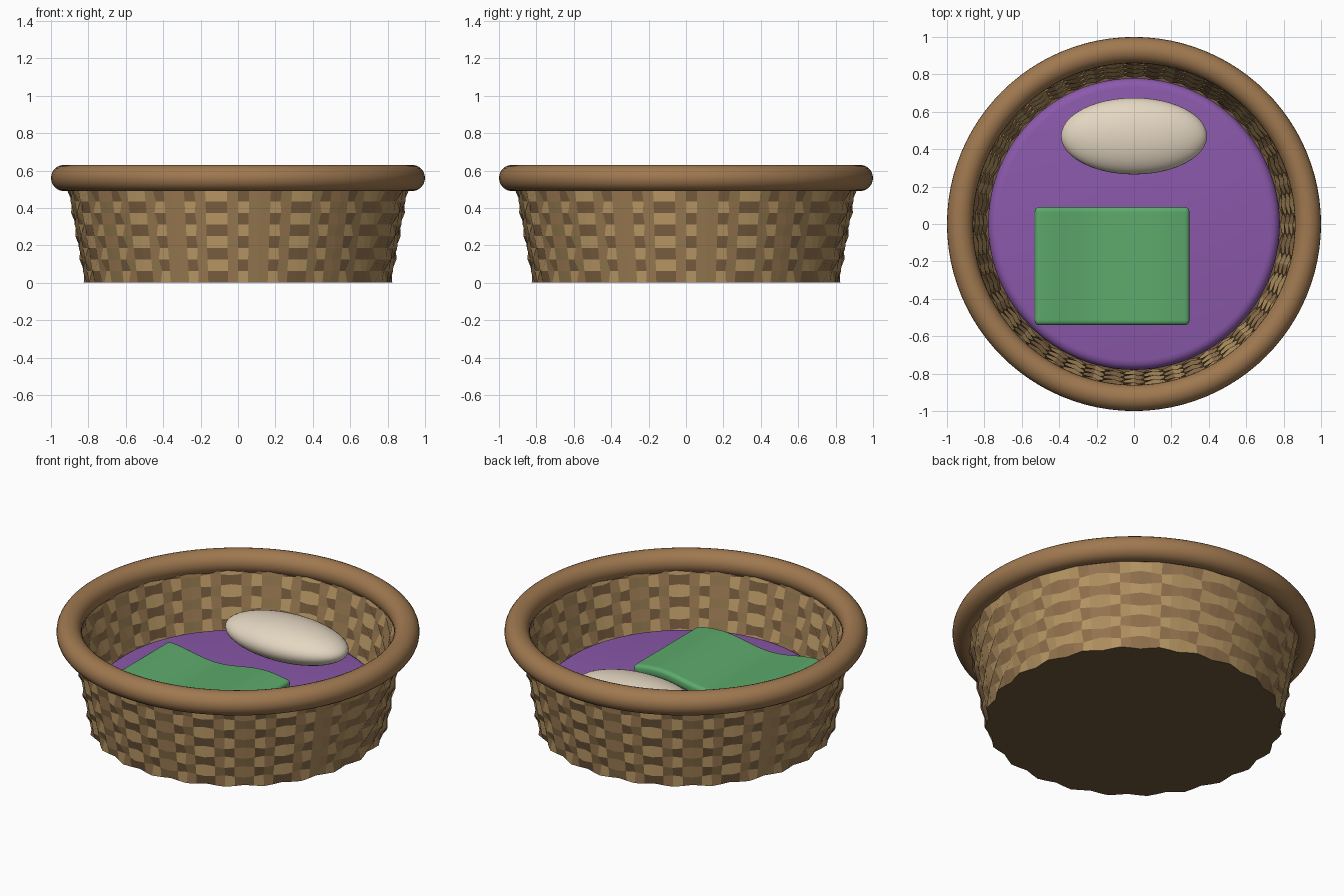
import bpy, bmesh
from math import cos, sin, pi, radians

if "Cube" in bpy.data.objects:
    bpy.data.objects.remove(bpy.data.objects["Cube"])


def material(name, rgb):
    m = bpy.data.materials.new(name)
    m.diffuse_color = (*rgb, 1)
    m.use_nodes = True
    m.node_tree.nodes["Principled BSDF"].inputs["Base Color"].default_value = m.diffuse_color
    return m


def finish(name, bm, mats, smooth=True):
    me = bpy.data.meshes.new(name)
    bm.to_mesh(me)
    bm.free()
    ob = bpy.data.objects.new(name, me)
    bpy.context.collection.objects.link(ob)
    for m in mats:
        me.materials.append(m)
    for p in me.polygons:
        p.use_smooth = smooth
    return ob


light = material("light_wicker", (0.45, 0.29, 0.12))
dark = material("dark_wicker", (0.29, 0.17, 0.075))
base = material("base_brown", (0.16, 0.10, 0.045))
rim_mat = material("rim_brown", (0.35, 0.19, 0.08))
purple = material("purple_fabric", (0.26, 0.10, 0.41))
green = material("green_fabric", (0.11, 0.40, 0.15))
cream = material("cream_fabric", (0.78, 0.68, 0.54))

# Woven bowl: rippled rings, alternately in and out, in a checker of two tans
COLS, PER, ROWS, TOP = 24, 4, 9, 0.56
SEGS = COLS * PER
bm = bmesh.new()
rings = []
for j in range(ROWS + 1):
    z = TOP * j / ROWS
    ring = []
    for i in range(SEGS):
        a = 2 * pi * i / SEGS
        r = 0.812 + 0.18 * z + 0.013 * cos(COLS * a + pi * j)
        ring.append(bm.verts.new((r * cos(a), r * sin(a), z)))
    rings.append(ring)
for j in range(ROWS):
    for i in range(SEGS):
        k = (i + 1) % SEGS
        f = bm.faces.new((rings[j][i], rings[j][k], rings[j + 1][k], rings[j + 1][i]))
        f.material_index = (i // PER + j) % 2
cap = bm.faces.new(rings[0][::-1])
cap.material_index = 2
bowl = finish("woven_bowl", bm, [light, dark, base], False)
s = bowl.modifiers.new("thickness", 'SOLIDIFY')
s.thickness, s.offset = 0.03, -1

# Rolled rim
bpy.ops.mesh.primitive_torus_add(major_radius=0.93, minor_radius=0.07, major_segments=96,
                                 minor_segments=24, location=(0, 0, 0.56))
rim = bpy.context.object
rim.name = "rolled_rim"
rim.data.materials.append(rim_mat)
bpy.ops.object.shade_smooth()

# Round cushion with a soft edge, spun as a profile
profile = [(0, 0.03), (0.73, 0.03)]
for n in range(9):
    t = -pi / 2 + pi * n / 8
    profile.append((0.73 + 0.05 * cos(t), (0.08 if n < 4 else 0.175) + 0.05 * sin(t)))
profile.append((0, 0.235))
bm = bmesh.new()
vs = [bm.verts.new((r, 0, z)) for r, z in profile]
es = [bm.edges.new(p) for p in zip(vs, vs[1:])]
bmesh.ops.spin(bm, geom=vs + es, cent=(0, 0, 0), axis=(0, 0, 1), angle=2 * pi, steps=96)
bmesh.ops.remove_doubles(bm, verts=bm.verts[:], dist=1e-4)
bmesh.ops.recalc_face_normals(bm, faces=bm.faces[:])
finish("round_cushion", bm, [purple])

# Oval pillow
bm = bmesh.new()
bmesh.ops.create_uvsphere(bm, u_segments=48, v_segments=24, radius=1)
pillow = finish("oval_pillow", bm, [cream])
pillow.scale = (0.39, 0.205, 0.11)
pillow.location = (0, 0.47, 0.342)

# Folded blanket: gently waved sheet with thickness and rounded edges
bm = bmesh.new()
bmesh.ops.create_grid(bm, x_segments=28, y_segments=20, size=1)
for v in bm.verts:
    x, y = -0.115 + 0.415 * v.co.x, -0.225 + 0.315 * v.co.y
    v.co = (x, y, 0.312 + 0.02 * cos(2 * pi * (x + 0.53) / 0.66))
blanket = finish("blanket", bm, [green])
s = blanket.modifiers.new("thickness", 'SOLIDIFY')
s.thickness, s.offset = 0.06, -1
b = blanket.modifiers.new("soft_edges", 'BEVEL')
b.width, b.segments, b.limit_method, b.angle_limit = 0.022, 4, 'ANGLE', radians(50)
